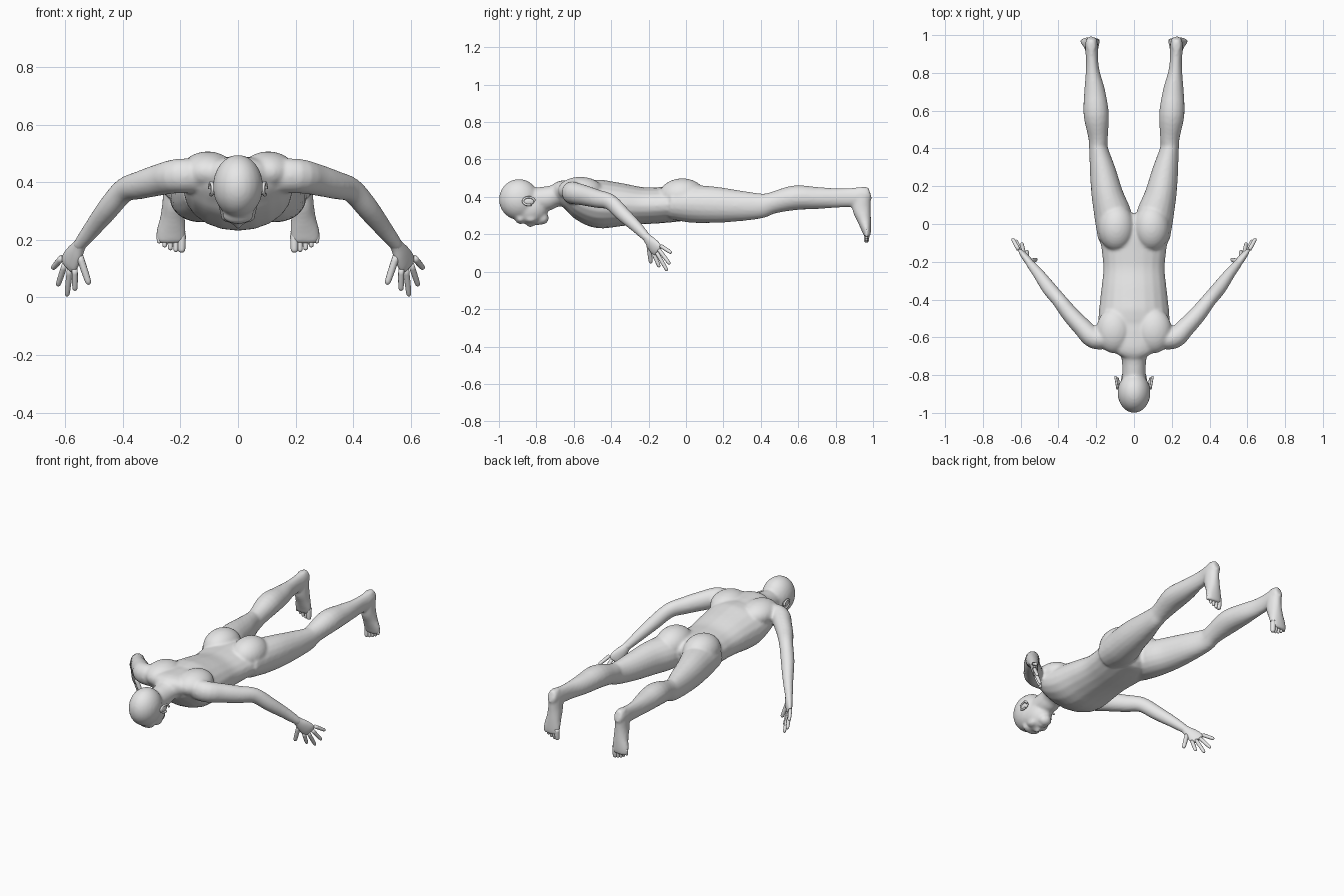
import bpy, bmesh
from math import sin, cos, pi
from mathutils import Vector, Matrix

cube = bpy.data.objects.get("Cube")
if cube:
    bpy.data.objects.remove(cube)

skin = bpy.data.materials.new("plain_grey_skin")
skin.use_nodes = True
skin.diffuse_color = (0.8, 0.8, 0.8, 1)
skin.node_tree.nodes["Principled BSDF"].inputs["Base Color"].default_value = (0.8, 0.8, 0.8, 1)

UP = Vector((0, 0, 1))
SIDES = {"left": 1, "right": -1}


def spline(keys, steps):
    """Catmull-Rom interpolation of rows of numbers."""
    rows = [Vector(k) for k in keys]
    rows = [2 * rows[0] - rows[1]] + rows + [2 * rows[-1] - rows[-2]]
    out = []
    for a, b, c, d in zip(rows, rows[1:], rows[2:], rows[3:]):
        for i in range(steps):
            t = i / steps
            out.append(b + (c - a) * t / 2 + (a - 2.5 * b + 2 * c - d / 2) * t * t
                       + (1.5 * b - 1.5 * c + d / 2 - a / 2) * t ** 3)
    return out + [rows[-2]]


def loft(bm, keys, up=UP, side=1, sides=20, steps=4):
    """Skin oval rings; each key is x, y, z, half width, half thickness."""
    rows = spline(keys, steps)
    rings = []
    for i, row in enumerate(rows):
        nxt, prv = rows[min(i + 1, len(rows) - 1)], rows[max(i - 1, 0)]
        tangent = Vector((nxt - prv)[:3]).normalized()
        across = up.cross(tangent).normalized()
        thick = tangent.cross(across)
        ring = []
        for j in range(sides):
            a = 2 * pi * j / sides
            p = Vector(row[:3]) + across * row[3] * cos(a) + thick * row[4] * sin(a)
            ring.append(bm.verts.new((p.x * side, p.y, p.z)))
        rings.append(ring)
    for r, q in zip(rings, rings[1:]):
        for j in range(sides):
            k = (j + 1) % sides
            bm.faces.new((r[j], r[k], q[k], q[j]))
    bm.faces.new(rings[0])
    bm.faces.new(rings[-1])


def ball(bm, centre, radii, side=1):
    c = Vector((centre[0] * side, centre[1], centre[2]))
    bmesh.ops.create_uvsphere(bm, u_segments=24, v_segments=16, radius=1,
                              matrix=Matrix.Translation(c) @ Matrix.Diagonal((*radii, 1)))


def digit(bm, base, tip, r, up, side):
    """A finger or toe with a rounded end."""
    a, b = Vector(base), Vector(tip)
    keys = [(*a.lerp(b, t), r * s, r * s)
            for t, s in ((0, 1), (0.45, 1), (0.8, 0.9), (0.94, 0.75), (1, 0.3))]
    loft(bm, keys, up, side, sides=12, steps=2)


def finish(name, bm):
    bmesh.ops.recalc_face_normals(bm, faces=bm.faces)
    mesh = bpy.data.meshes.new(name)
    bm.to_mesh(mesh)
    bm.free()
    mesh.materials.append(skin)
    mesh.shade_smooth()
    obj = bpy.data.objects.new(name, mesh)
    bpy.context.scene.collection.objects.link(obj)
    return obj


# Torso and neck
body = bmesh.new()
loft(body, [(0, -.70, .42, .07, .05), (0, -.66, .425, .13, .065), (0, -.6, .405, .18, .09),
            (0, -.54, .38, .19, .115), (0, -.46, .362, .186, .13), (0, -.35, .358, .174, .116),
            (0, -.24, .353, .163, .1), (0, -.15, .355, .17, .097), (0, -.05, .36, .18, .093),
            (0, .02, .355, .13, .08), (0, .05, .35, .08, .05)])
loft(body, [(0, -.84, .385, .06, .06), (0, -.75, .39, .063, .066),
            (0, -.7, .405, .07, .06), (0, -.62, .42, .11, .06)])

# Head: skull, face, chin, brow, nose and lips
ball(body, (0, -.893, .386), (.087, .107, .109))
ball(body, (0, -.835, .338), (.07, .098, .086))
ball(body, (0, -.768, .286), (.038, .034, .034))
ball(body, (0, -.885, .285), (.055, .03, .03))
ball(body, (0, -.832, .252), (.013, .024, .014))
ball(body, (0, -.79, .258), (.024, .012, .01))

for s in SIDES.values():
    # Shoulder blade, buttock and cheek
    ball(body, (.105, -.565, .435), (.095, .12, .072), s)
    ball(body, (.093, -.02, .405), (.097, .125, .094), s)
    ball(body, (.035, -.83, .285), (.026, .035, .024), s)
    # Leg
    loft(body, [(.1, -.08, .365, .09, .085), (.108, .03, .362, .1, .1), (.14, .15, .358, .085, .097),
                (.165, .28, .352, .069, .083), (.188, .4, .352, .05, .067), (.19, .46, .367, .052, .058),
                (.2, .58, .395, .067, .066), (.208, .7, .394, .056, .059), (.218, .8, .394, .038, .052),
                (.222, .87, .396, .032, .051), (.225, .93, .4, .034, .052), (.225, .97, .415, .03, .043),
                (.225, .985, .42, .02, .03)], side=s)
    # Foot, hanging down from the ankle
    loft(body, [(.225, .945, .45, .022, .025), (.225, .94, .4, .034, .046), (.225, .938, .34, .037, .05),
                (.227, .952, .28, .043, .038), (.232, .963, .23, .051, .027),
                (.234, .968, .2, .05, .02), (.234, .97, .188, .044, .014)], Vector((0, 1, 0)), s)
    # Arm
    loft(body, [(.1, -.6, .42, .05, .06), (.205, -.607, .422, .056, .06), (.275, -.545, .408, .05, .055),
                (.34, -.475, .39, .045, .049), (.395, -.405, .372, .039, .043), (.45, -.34, .31, .038, .04),
                (.505, -.265, .24, .03, .032), (.548, -.212, .185, .023, .024),
                (.556, -.2, .172, .02, .018)], side=s)

# Merge everything into one soft skin
body_obj = finish("body", body)
remesh = body_obj.modifiers.new("merge", "REMESH")
remesh.mode = "VOXEL"
remesh.voxel_size = 0.008
remesh.use_smooth_shade = True
soften = body_obj.modifiers.new("soften", "SMOOTH")
soften.factor = 0.5
soften.iterations = 6

# Hands: palm, fingers and thumb
ALONG, ACROSS = Vector((.05, .07, -.1)), Vector((.5, .45, .7))
NORMAL = ALONG.cross(ACROSS)
FINGERS = [((.567, -.175, .1), (.566, -.142, .024)), ((.583, -.158, .105), (.594, -.1, .004)),
           ((.6, -.145, .118), (.626, -.086, .04)), ((.612, -.135, .138), (.644, -.077, .1))]
for name, s in SIDES.items():
    hand = bmesh.new()
    loft(hand, [(.54, -.222, .197, .022, .02), (.552, -.206, .178, .025, .02),
                (.567, -.185, .152, .035, .02), (.584, -.162, .124, .04, .016),
                (.592, -.15, .108, .034, .01)], NORMAL, s)
    for base, tip in FINGERS:
        digit(hand, base, tip, .0105, NORMAL, s)
    digit(hand, (.552, -.2, .15), (.517, -.188, .045), .0125, NORMAL, s)
    finish(name + "_hand", hand)

    # Toes, shrinking from the inner to the outer side
    toes = bmesh.new()
    for i in range(5):
        x, r = .196 + .0195 * i, .0145 if i == 0 else .0105 - .0005 * i
        digit(toes, (x, .968, .225), (x, .964, .156 + .002 * i * i), r, Vector((0, 1, 0)), s)
    finish(name + "_toes", toes)

    # Ear: shallow shell with a raised rim
    ear = bmesh.new()
    ball(ear, (.086, -.84, .377), (.009, .03, .02), s)
    rim = [(.093 + .005 * cos(a), -.84 + .031 * cos(a), .377 + .021 * sin(a), .006, .006)
           for a in [2 * pi * i / 16 for i in range(14)]]
    loft(ear, rim, Vector((1, 0, 0)), s, sides=8, steps=2)
    finish(name + "_ear", ear)
